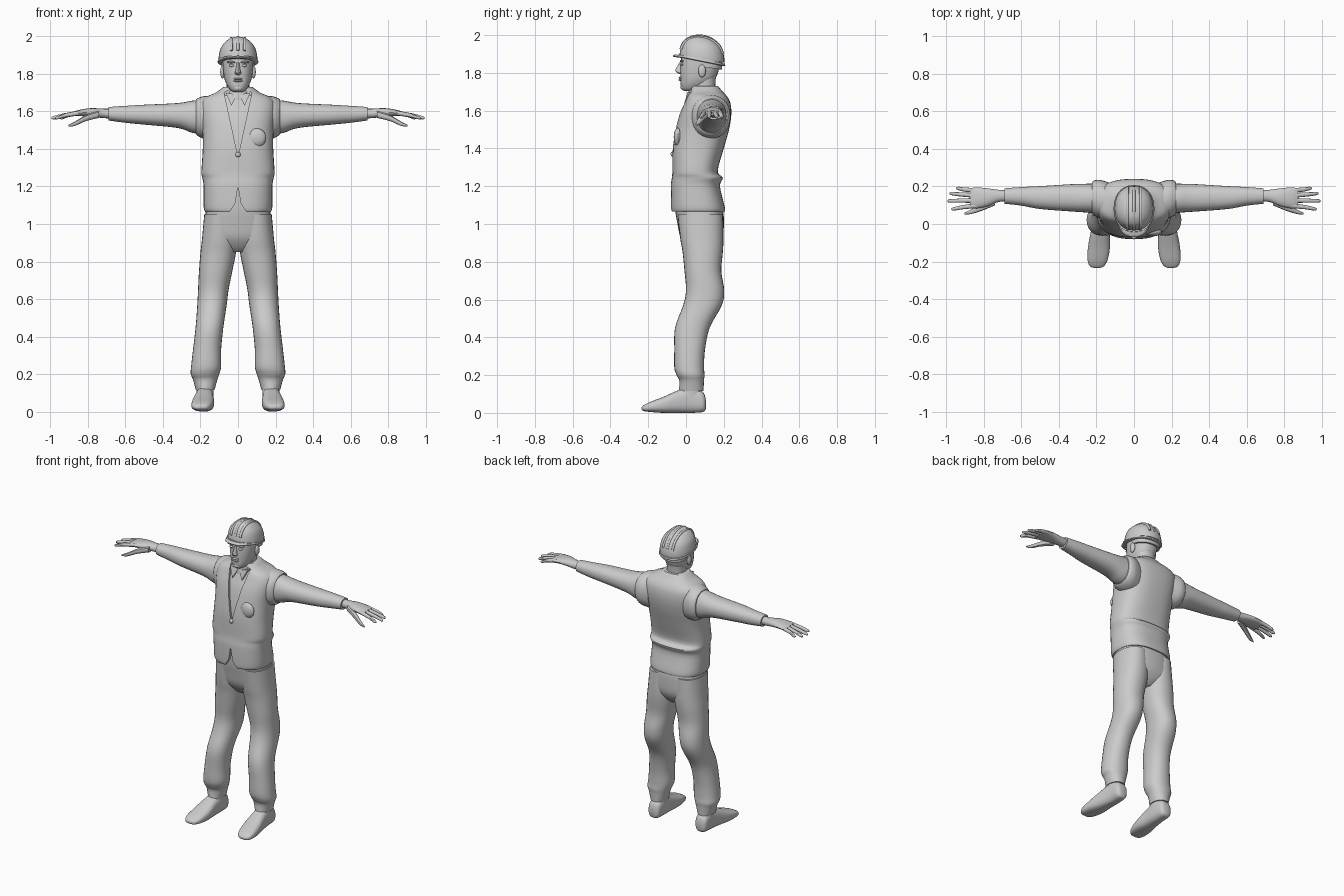
import bpy, bmesh, math
from mathutils import Vector

cube = bpy.data.objects.get("Cube")
if cube:
    bpy.data.objects.remove(cube, do_unlink=True)

grey = bpy.data.materials.new("plain grey")
grey.use_nodes = True
grey.diffuse_color = (0.6, 0.6, 0.6, 1)
grey.node_tree.nodes["Principled BSDF"].inputs["Base Color"].default_value = grey.diffuse_color


def finish(name, bm, angle=40):
    """Turn a bmesh into a shaded, coloured object."""
    bmesh.ops.recalc_face_normals(bm, faces=bm.faces)
    mesh = bpy.data.meshes.new(name)
    bm.to_mesh(mesh)
    bm.free()
    mesh.materials.append(grey)
    obj = bpy.data.objects.new(name, mesh)
    bpy.context.collection.objects.link(obj)
    smooth(obj, angle)
    return obj


def smooth(obj, angle=40):
    bpy.ops.object.select_all(action='DESELECT')
    obj.select_set(True)
    bpy.context.view_layer.objects.active = obj
    bpy.ops.object.shade_smooth_by_angle(angle=math.radians(angle))


def blend(rings, steps):
    """Catmull-Rom interpolation between the given cross-sections."""
    out = []
    for i in range(len(rings) - 1):
        p, q = rings[max(i - 1, 0)], rings[i]
        r, s = rings[i + 1], rings[min(i + 2, len(rings) - 1)]
        for k in range(steps):
            t = k / steps
            out.append([b + t / 2 * (c - a + t * (2*a - 5*b + 4*c - d + t * (3*(b - c) + d - a)))
                        for a, b, c, d in zip(p, q, r, s)])
    return out + [rings[-1]]


def loft(name, axis, rings, power=2.2, sides=28, steps=4, side=1, tilt=0):
    """Skin cross-sections (position, low, high, low, high) along an axis."""
    bm = bmesh.new()
    loops = []
    for pos, a0, a1, b0, b1 in blend(rings, steps):
        loop = []
        for k in range(sides):
            c, s = math.cos(math.tau * k / sides), math.sin(math.tau * k / sides)
            a = (a0 + a1) / 2 + (a1 - a0) / 2 * math.copysign(abs(c) ** (2 / power), c)
            b = (b0 + b1) / 2 + (b1 - b0) / 2 * math.copysign(abs(s) ** (2 / power), s)
            x, y, z = {'x': (pos, a, b), 'y': (a, pos, b), 'z': (a, b, pos)}[axis]
            loop.append(bm.verts.new((x * side, y, z + tilt * (y - 0.07))))
        loops.append(loop)
    for low, high in zip(loops, loops[1:]):
        for k in range(sides):
            j = (k + 1) % sides
            bm.faces.new((low[k], low[j], high[j], high[k]))
    bm.faces.new(loops[0])
    bm.faces.new(loops[-1])
    return finish(name, bm)


def body(name, rings, **options):
    """Upright loft that is symmetric in x: (z, half width, front, back)."""
    return loft(name, 'z', [(z, -w, w, f, b) for z, w, f, b in rings], **options)


def ball(name, centre, radii):
    bm = bmesh.new()
    bmesh.ops.create_uvsphere(bm, u_segments=16, v_segments=10, radius=1)
    for v in bm.verts:
        v.co = Vector(c + r * q for c, r, q in zip(centre, radii, v.co))
    return finish(name, bm)


def prism(name, outline, front, back, slope=0):
    """Extrude an x-z outline in y; slope leans it back with height."""
    bm = bmesh.new()
    base = outline[0][1]
    face = bm.faces.new([bm.verts.new((x, front + slope * (z - base), z)) for x, z in outline])
    new = bmesh.ops.extrude_face_region(bm, geom=[face])["geom"]
    verts = [g for g in new if isinstance(g, bmesh.types.BMVert)]
    bmesh.ops.translate(bm, verts=verts, vec=(0, back - front, 0))
    return finish(name, bm)


def tube(name, points, radius):
    curve = bpy.data.curves.new(name, 'CURVE')
    curve.dimensions = '3D'
    curve.bevel_depth = radius
    curve.bevel_resolution = 2
    curve.use_fill_caps = True
    spline = curve.splines.new('POLY')
    spline.points.add(len(points) - 1)
    for p, co in zip(spline.points, points):
        p.co = (*co, 1)
    curve.materials.append(grey)
    obj = bpy.data.objects.new(name, curve)
    bpy.context.collection.objects.link(obj)


def cut(obj, cutter):
    mod = obj.modifiers.new("cut", 'BOOLEAN')
    mod.operation = 'DIFFERENCE'
    mod.object = cutter
    bpy.context.view_layer.objects.active = obj
    bpy.ops.object.modifier_apply(modifier=mod.name)
    bpy.data.objects.remove(cutter, do_unlink=True)


# Vest with an open neckline and a notched hem, over a shirt
torso = [(1.065, .175, -.075, .205), (1.09, .183, -.08, .205), (1.2, .183, -.08, .18),
         (1.245, .19, -.075, .195), (1.28, .195, -.072, .168), (1.4, .188, -.07, .2),
         (1.5, .19, -.055, .228), (1.58, .2, -.035, .24), (1.64, .2, -.01, .235),
         (1.675, .175, .005, .218), (1.7, .12, .018, .195), (1.73, .078, .03, .17)]
vest = body("vest", torso, power=2.6, sides=40)
cut(vest, prism("neck_cutter", [(0, 1.36), (.085, 1.75), (-.085, 1.75)], -.3, .03))
cut(vest, prism("hem_cutter", [(0, 1.2), (.015, 1.11), (.055, 1.05), (-.055, 1.05), (-.015, 1.11)], -.3, -.03))
smooth(vest)
body("shirt", [(z, w - .02, f + .014, b - .02) for z, w, f, b in torso if z > 1.25], power=2.6)
body("shirt_collar", [(1.66, .08, .005, .18), (1.7, .07, .012, .172), (1.73, .064, .025, .165)])
ball("vest_button", (0, -.07, 1.37), (.014, .012, .014))
ball("chest_pocket", (.1, -.043, 1.46), (.05, .022, .05))

# Trousers seat
body("trouser_seat", [(1.2, .165, -.062, .16), (1.08, .172, -.058, .195), (1.0, .18, -.045, .2),
                      (.93, .18, -.03, .195), (.88, .13, 0, .17), (.85, .06, .03, .14)], power=2.5)

for label, s in (("left", 1), ("right", -1)):
    # Leg, sock and shoe
    loft(label + "_trouser_leg", 'z',
         [(1.05, .01, .18, -.045, .195), (.92, .003, .192, -.03, .198), (.85, .01, .2, -.018, .195),
          (.75, .03, .208, -.008, .187), (.65, .05, .213, .0, .202), (.57, .06, .217, -.015, .19),
          (.45, .078, .226, -.058, .125), (.33, .09, .24, -.062, .1), (.24, .09, .25, -.062, .096),
          (.2, .1, .252, -.05, .098), (.17, .11, .24, -.035, .095), (.115, .125, .225, -.035, .093)],
         side=s)
    loft(label + "_ankle", 'z', [(.22, .13, .22, -.03, .08), (.08, .13, .22, -.04, .085)], side=s)
    loft(label + "_shoe", 'y',
         [(.105, .155, .195, .02, .07), (.09, .135, .215, .005, .11), (.03, .13, .22, 0, .14),
          (-.04, .13, .23, 0, .12), (-.12, .128, .245, 0, .085), (-.19, .14, .248, .005, .058),
          (-.225, .16, .235, .01, .04), (-.235, .185, .21, .018, .03)], power=2.7, side=s)

    # Vest armhole, sleeve and cuff
    loft(label + "_armhole", 'x', [(.13, .03, .22, 1.45, 1.685), (.18, .03, .235, 1.455, 1.682),
                                   (.212, .045, .232, 1.468, 1.672), (.225, .06, .222, 1.48, 1.664)], side=s)
    loft(label + "_sleeve", 'x', [(.16, .05, .22, 1.48, 1.66), (.24, .06, .215, 1.485, 1.658),
                                  (.32, .066, .213, 1.512, 1.645), (.5, .08, .202, 1.53, 1.636),
                                  (.6, .098, .197, 1.54, 1.63), (.69, .108, .19, 1.552, 1.624)], side=s)

    # Palm, fingers and thumb
    loft(label + "_palm", 'x', [(.66, .12, .178, 1.562, 1.615), (.72, .118, .182, 1.565, 1.615),
                                (.78, .095, .19, 1.572, 1.618), (.84, .083, .195, 1.575, 1.61),
                                (.875, .088, .19, 1.575, 1.6)], side=s, sides=16)
    fingers = {"index": (.975, .098, .08), "middle": (.995, .126, .123),
               "ring": (.985, .152, .163), "little": (.95, .178, .19)}
    for finger, (tip, root_y, tip_y) in fingers.items():
        path = [(.84, root_y, 1.593, .013), ((.86 + tip) / 2, (root_y + tip_y) / 2, 1.58, .011),
                (tip - .012, tip_y, 1.567, .009), (tip, tip_y, 1.565, .003)]
        loft(f"{label}_{finger}_finger", 'x', [(x, y - r, y + r, z - r, z + r) for x, y, z, r in path],
             side=s, sides=10)
    thumb = [(.74, .12, 1.585, .02), (.81, .088, 1.565, .017), (.87, .065, 1.535, .012), (.905, .055, 1.525, .004)]
    loft(label + "_thumb", 'x', [(x, y - r, y + r, z - r, z + r) for x, y, z, r in thumb], side=s, sides=10)

    # Shirt collar point, ear, eye and brow
    prism(label + "_collar_point", [(s * .035, 1.63), (s * .065, 1.7), (s * .005, 1.69)], -.012, .02, .3)
    ball(label + "_ear", (s * .083, .085, 1.81), (.012, .02, .034))
    ball(label + "_eye", (s * .034, -.022, 1.845), (.014, .009, .007))
    ball(label + "_brow", (s * .036, -.023, 1.863), (.024, .01, .006))

# Neck and head
body("neck", [(1.64, .065, .02, .17), (1.72, .06, .03, .155), (1.79, .062, .04, .16)])
body("head", [(1.703, .02, -.005, .04), (1.712, .038, -.02, .07), (1.735, .056, -.028, .115),
              (1.77, .071, -.029, .155), (1.81, .078, -.03, .172), (1.85, .082, -.028, .182),
              (1.91, .084, -.022, .185)], power=2.3)
loft("nose", 'z', [(1.795, -.012, .012, -.036, 0), (1.805, -.018, .018, -.052, 0),
                   (1.818, -.013, .013, -.055, 0), (1.86, -.008, .008, -.032, 0)], sides=12)
for lip, z in (("upper_lip", 1.774), ("lower_lip", 1.763)):
    ball(lip, (0, -.03, z), (.024, .009, .006))
ball("chin", (0, -.014, 1.724), (.025, .015, .016))

# Hard hat: dome, rim, peak, raised ridges and chin band
dome = [(1.87, .104, -.035, .203), (1.9, .102, -.032, .202), (1.94, .092, -.02, .19),
        (1.97, .07, .0, .165), (1.99, .042, .03, .13), (1.998, .012, .06, .095)]
body("helmet_dome", dome, tilt=-.12)
body("helmet_rim", [(1.862, .104, -.04, .202), (1.866, .109, -.046, .208), (1.876, .107, -.042, .206)], tilt=-.2)
body("helmet_peak", [(1.868, .08, -.064, .1), (1.873, .084, -.07, .1), (1.882, .08, -.058, .1)], tilt=-.12)
body("helmet_band", [(1.835, .087, .03, .19), (1.875, .09, .03, .192)], tilt=-.15)
for label, x in (("left", .035), ("middle", 0), ("right", -.035)):
    arc = [math.pi * k / 16 for k in range(1, 16)]
    drop = 5 * x * x
    tube(label + "_helmet_ridge",
         [(x, .083 + .112 * math.cos(a), 1.89 + (.105 - drop) * math.sin(a) ** .9 - .12 * .1 * math.cos(a))
          for a in arc], .008)
